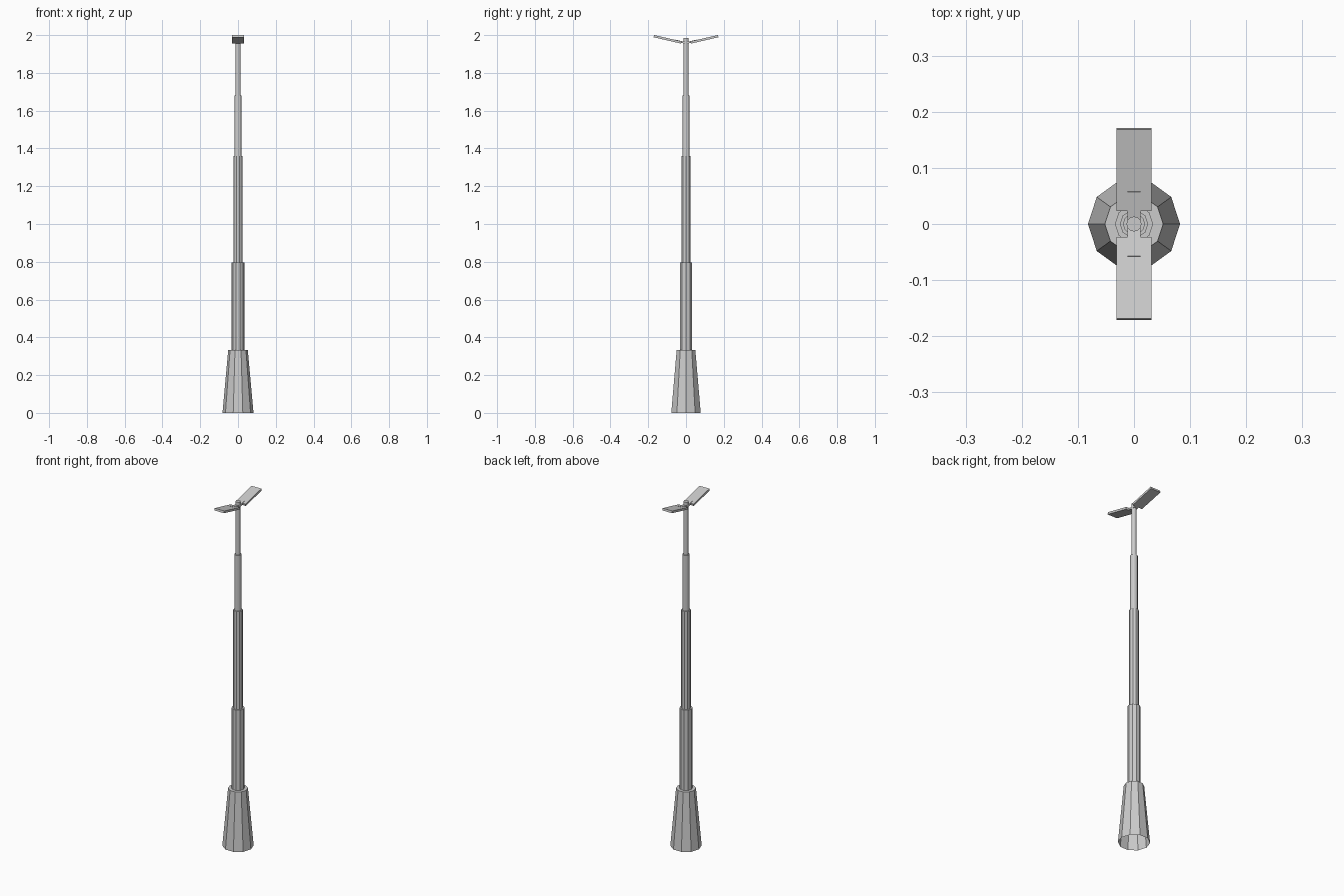
import bpy, bmesh, math
from mathutils import Matrix

if "Cube" in bpy.data.objects:
    bpy.data.objects.remove(bpy.data.objects["Cube"])


def tube(name, r0, r1, z0, z1, sides, open_bottom=False):
    """Faceted tapered section with a vertex on +x."""
    bm = bmesh.new()
    low, high = [[bm.verts.new((r * math.cos(math.tau * i / sides),
                                r * math.sin(math.tau * i / sides), z))
                  for i in range(sides)] for r, z in ((r0, z0), (r1, z1))]
    for i in range(sides):
        j = (i + 1) % sides
        bm.faces.new((low[i], low[j], high[j], high[i]))
    bm.faces.new(high)
    if not open_bottom:
        bm.faces.new(low[::-1])
    finish(name, bm)


def slab(name, side, width, start, end, bottom, top):
    """Flat bar reaching out in y and tilted upward at its outer end."""
    length, thick = end - start, top - bottom
    bm = bmesh.new()
    bmesh.ops.create_cube(bm, size=1, matrix=Matrix.Translation(
        (0, (start + end) / 2, (top + bottom) / 2)) @ Matrix.Diagonal((width, length, thick, 1)))
    turn = Matrix.Rotation(0 if side > 0 else math.pi, 4, 'Z')
    tilt = Matrix.Rotation(math.radians(13), 4, 'X')
    bm.transform(turn @ Matrix.Translation((0, 0, 1.949)) @ tilt)
    finish(name, bm)


def finish(name, bm):
    mesh = bpy.data.meshes.new(name)
    bm.to_mesh(mesh)
    bm.free()
    bpy.context.collection.objects.link(bpy.data.objects.new(name, mesh))


# Flared base, hollow underneath
tube("base", 0.082, 0.052, 0, 0.332, 10, open_bottom=True)

# Stepped pole
for name, r, z0, z1, sides in (("lower_pole", 0.034, 0.33, 0.795, 10),
                               ("middle_pole", 0.025, 0.79, 1.36, 10),
                               ("upper_pole", 0.0195, 1.355, 1.68, 12),
                               ("top_pole", 0.0135, 1.675, 1.984, 12)):
    tube(name, r, r, z0, z1, sides)

# Two upswept lamp heads with their brackets
for side, label in ((1, "back"), (-1, "front")):
    slab(label + "_lamp", side, 0.062, 0.027, 0.176, 0, 0.012)
    slab(label + "_bracket", side, 0.024, 0.003, 0.062, 0.004, 0.0135)
